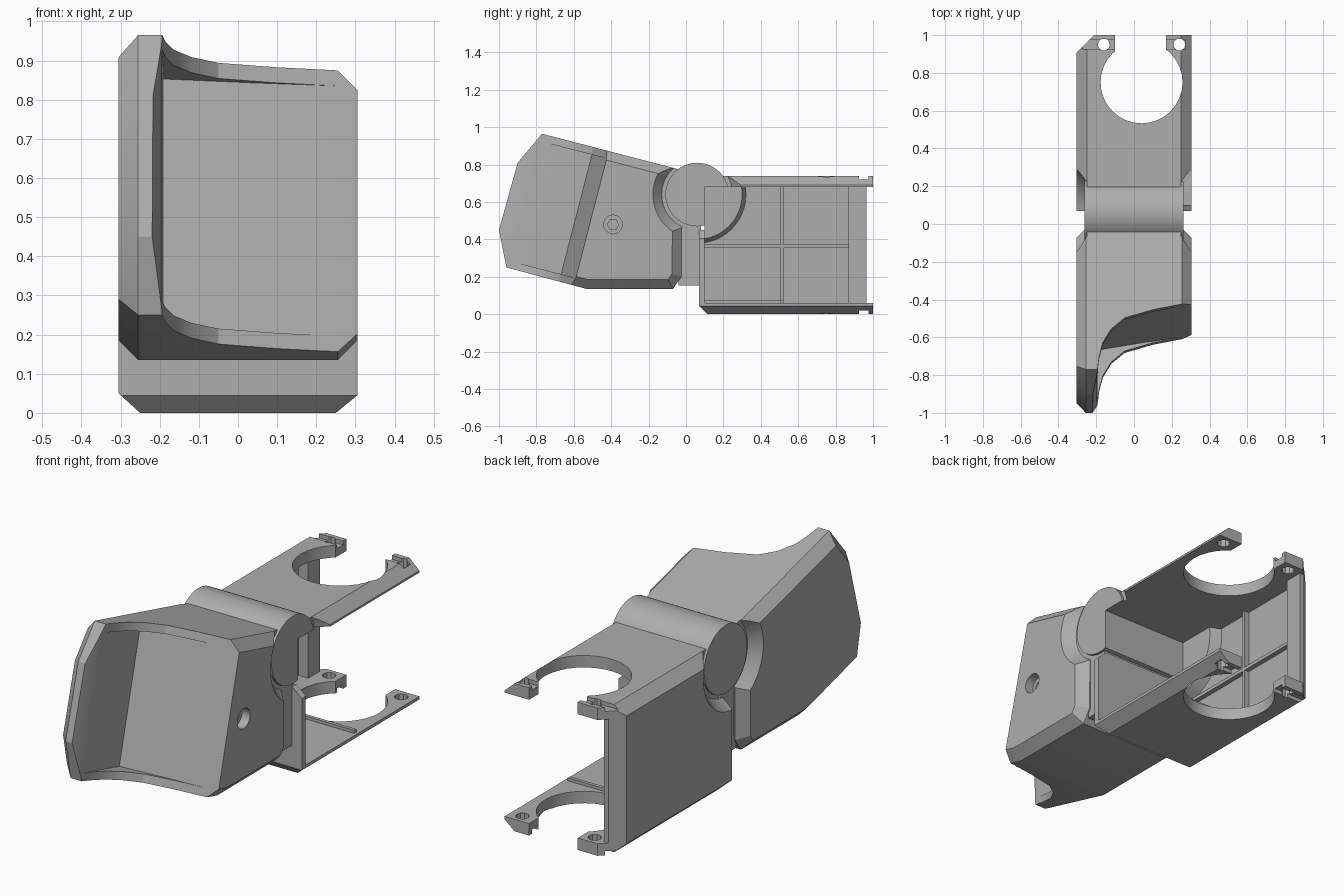
import bpy, bmesh, math
from mathutils import Matrix, Vector

if "Cube" in bpy.data.objects:
    bpy.data.objects.remove(bpy.data.objects["Cube"])

grey = bpy.data.materials.new("plain grey")
grey.use_nodes = True
grey.diffuse_color = (0.42, 0.42, 0.42, 1)
grey.node_tree.nodes["Principled BSDF"].inputs["Base Color"].default_value = grey.diffuse_color

HINGE = Vector((0, 0.06, 0.64))
TILT = math.radians(14.5)
ALONG_X = lambda a, b, h: Vector((h, a, b))
ALONG_Y = lambda a, b, h: Vector((a, h, b))
ALONG_Z = lambda a, b, h: Vector((a, b, h))


def tilted(x, u, v):
    """Head space: u runs forward, v runs up, both tilted about x."""
    c, s = math.cos(TILT), math.sin(TILT)
    return Vector((x, -c * u + s * v, s * u + c * v))


def finish(name, bm):
    bmesh.ops.recalc_face_normals(bm, faces=bm.faces)
    me = bpy.data.meshes.new(name)
    bm.to_mesh(me)
    bm.free()
    me.materials.append(grey)
    ob = bpy.data.objects.new(name, me)
    bpy.context.collection.objects.link(ob)
    return ob


def prism(name, pts, place, lo, hi, chamfer=0):
    bm = bmesh.new()
    ends = [[bm.verts.new(place(a, b, h)) for a, b in pts] for h in (lo, hi)]
    caps = [bm.faces.new(e) for e in ends]
    n = len(pts)
    for i in range(n):
        j = (i + 1) % n
        bm.faces.new((ends[0][i], ends[0][j], ends[1][j], ends[1][i]))
    if chamfer:
        rim = {e for f in caps for e in f.edges}
        bmesh.ops.bevel(bm, geom=list(rim), offset=chamfer, segments=1,
                        affect='EDGES', clamp_overlap=True)
    return finish(name, bm)


def block(name, x, y, z):
    return prism(name, [(x[0], y[0]), (x[1], y[0]), (x[1], y[1]), (x[0], y[1])],
                 ALONG_Z, *z)


def cone_x(name, x0, x1, r0, r1, centre=HINGE, sides=48):
    bm = bmesh.new()
    bmesh.ops.create_cone(bm, cap_ends=True, segments=sides, radius1=r0, radius2=r1,
                          depth=x1 - x0,
                          matrix=Matrix.Translation((0.5 * (x0 + x1), centre.y, centre.z))
                          @ Matrix.Rotation(math.pi / 2, 4, 'Y'))
    return finish(name, bm)


def drum_z(name, x, y, r, sides=32):
    ring = [(x + r * math.cos(t * math.tau / sides), y + r * math.sin(t * math.tau / sides))
            for t in range(sides)]
    return prism(name, ring, ALONG_Z, -1, 2)


def cut(ob, tools, keep=False):
    for tool in tools:
        mod = ob.modifiers.new("cut", 'BOOLEAN')
        mod.operation, mod.solver, mod.object = 'DIFFERENCE', 'EXACT', tool
        bpy.context.view_layer.objects.active = ob
        bpy.ops.object.modifier_apply(modifier=mod.name)
        if not keep:
            bpy.data.objects.remove(tool)


def clearance():
    """Tapered recesses that leave room round both hinge discs."""
    return [cone_x("left_clearance", 0.25, 0.32, 0.19, 0.25),
            cone_x("right_clearance", -0.32, -0.25, 0.25, 0.19)]


# Tilted head with chamfered sides
head = prism("head", [(-0.77, 0.965), (-0.90, 0.81), (-1.0, 0.45), (-0.96, 0.25),
                      (-0.53, 0.135), (-0.07, 0.135), (-0.025, 0.20), (-0.02, 0.77)],
             ALONG_X, -0.305, 0.305, 0.05)

# Concave front that sweeps out to the tall side lip
sweep = [(0.4, 0.6), (0.25, 0.63), (0.1, 0.66), (-0.05, 0.705), (-0.12, 0.765),
         (-0.165, 0.84), (-0.185, 0.92), (-0.195, 1.0), (-0.225, 1.1), (-0.225, 1.4), (0.4, 1.4)]
recess = [(0.25, 0.63), (0.04, 0.66), (-0.19, 0.70), (-0.195, 1.03), (-0.225, 1.1),
          (-0.225, 1.4), (0.25, 1.4)]
cut(head, [prism("front_cut", sweep, tilted, -0.5, 1.5),
           prism("recess_cut", recess, tilted, 0.04, 0.70)])

# Stepped screw hole in the side
screw = Vector((0, -0.39, 0.48))
cut(head, clearance() + [cone_x("screw_head_cut", 0.26, 0.4, 0.05, 0.05, screw, 24),
                         cone_x("screw_cut", 0.1, 0.4, 0.03, 0.03, screw, 6)])

# Open case: chamfered shell, hollowed from the side and the back
case = prism("case", [(-0.305, 0.05), (-0.25, 0), (0.25, 0), (0.305, 0.045), (0.305, 0.69),
                      (0.25, 0.74), (-0.25, 0.74), (-0.305, 0.69)], ALONG_Y, 0.07, 1.0)
hollow = block("hollow", (-0.275, 1), (0.1, 2), (0.06, 0.68))
cut(hollow, [cone_x("hinge_boss", -0.3, -0.22, 0.27, 0.24),
             block("back_post", (-0.3, -0.22), (0.87, 0.965), (0, 1))])
cut(case, [hollow], keep=True)
cut(case, [
    block("back_wall_trim", (-1, 1), (0.965, 2), (0.06, 0.68)),
    prism("corner_trim", [(-0.31, 0.9), (-0.2, 1.01), (-0.4, 1.1), (-0.4, 0.9)], ALONG_Z, -1, 2),
    prism("bottom_edge_trim", [(0, 0.045), (0.07, 0.045), (0.115, 0), (0.115, -0.1), (0, -0.1)],
          ALONG_X, -1, 1),
    block("front_top_trim", (-1, 1), (0, 0.1), (0.45, 1)),
    drum_z("round_opening", 0.04, 0.75, 0.217),
    block("back_opening", (-0.1, 0.17), (0.85, 2), (-1, 2)),
    drum_z("left_clip_hole", 0.24, 0.95, 0.032, 10),
    drum_z("right_clip_hole", -0.16, 0.95, 0.032, 10)] + clearance())

# Notches that make the clip hooks
for z in ((0.72, 0.8), (-0.1, 0.02)):
    cut(case, [block("hook_notch", (-1, 1), (0.925, 0.975), z)])

# Hinge barrel with end discs, cleared inside the case
barrel = cone_x("hinge_barrel", -0.262, 0.262, 0.17, 0.17)
cut(barrel, [hollow])
block("hinge_neck", (-0.25, 0.25), (-0.04, 0.08), (0.155, 0.52))

# Shallow ribs on the inside of the wall and the floor
block("wall_rib_long", (-0.28, -0.25), (0.1, 0.88), (0.355, 0.372))
block("wall_rib_upright", (-0.28, -0.25), (0.505, 0.522), (0.05, 0.69))
block("floor_rib_cross", (-0.28, 0.29), (0.505, 0.522), (0.05, 0.075))
block("floor_rib_long", (0.0, 0.017), (0.1, 0.52), (0.05, 0.075))

# Smooth the curved parts, keep the edges sharp
for ob in (head, case, barrel):
    bpy.ops.object.select_all(action='DESELECT')
    ob.select_set(True)
    bpy.context.view_layer.objects.active = ob
    bpy.ops.object.shade_smooth_by_angle(angle=math.radians(20))
